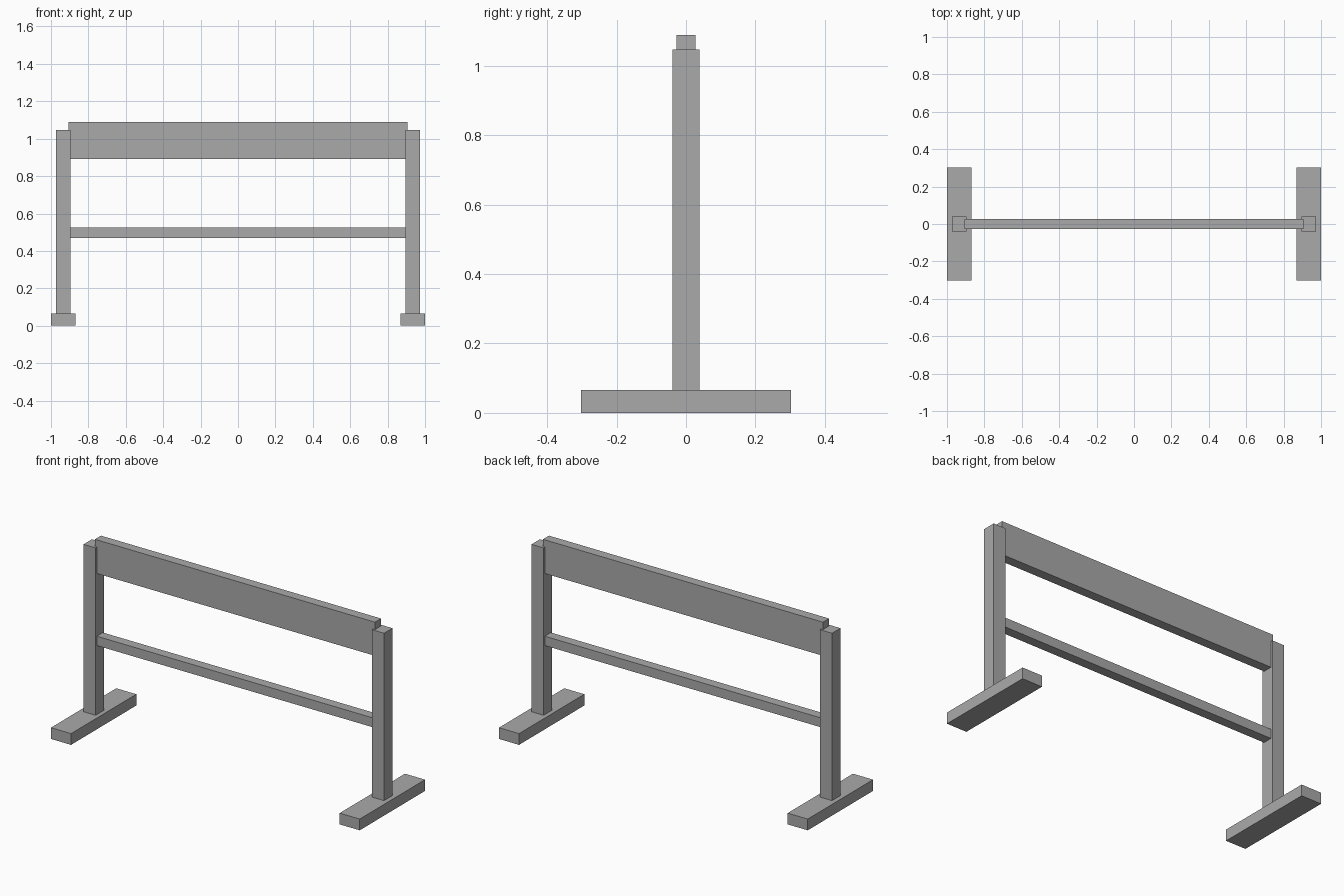
import bpy

# Remove the default cube
cube = bpy.data.objects.get("Cube")
if cube:
    bpy.data.objects.remove(cube, do_unlink=True)

# Plain grey finish
grey = bpy.data.materials.new("plain_grey")
grey.use_nodes = True
GREY = (0.4, 0.4, 0.4, 1)
grey.diffuse_color = GREY
grey.node_tree.nodes["Principled BSDF"].inputs["Base Color"].default_value = GREY


def beam(name, x, y, z):
    """Box spanning the given (min, max) range on each axis."""
    spans = (x, y, z)
    centre = [(a + b) / 2 for a, b in spans]
    bpy.ops.mesh.primitive_cube_add(size=1, location=centre)
    obj = bpy.context.object
    obj.name = name
    obj.scale = [b - a for a, b in spans]
    bpy.ops.object.transform_apply(location=False, rotation=False, scale=True)
    obj.data.materials.append(grey)
    return obj


FOOT_TOP = 0.066
POST_X = 0.934
POST_HALF = 0.039
RAIL_HALF = 0.028

# Feet and posts on both sides
for side, s in (("left", 1), ("right", -1)):
    beam(side + "_foot", sorted((s * 0.87, s)), (-0.302, 0.302), (0, FOOT_TOP))
    beam(side + "_post", (s * POST_X - POST_HALF, s * POST_X + POST_HALF),
         (-POST_HALF, POST_HALF), (FOOT_TOP, 1.046))

# Top board, let into the posts
beam("top_board", (-0.907, 0.907), (-RAIL_HALF, RAIL_HALF), (0.892, 1.089))

# Lower stretcher between the posts
beam("lower_stretcher", (-0.9, 0.9), (-RAIL_HALF, RAIL_HALF), (0.47, 0.525))
